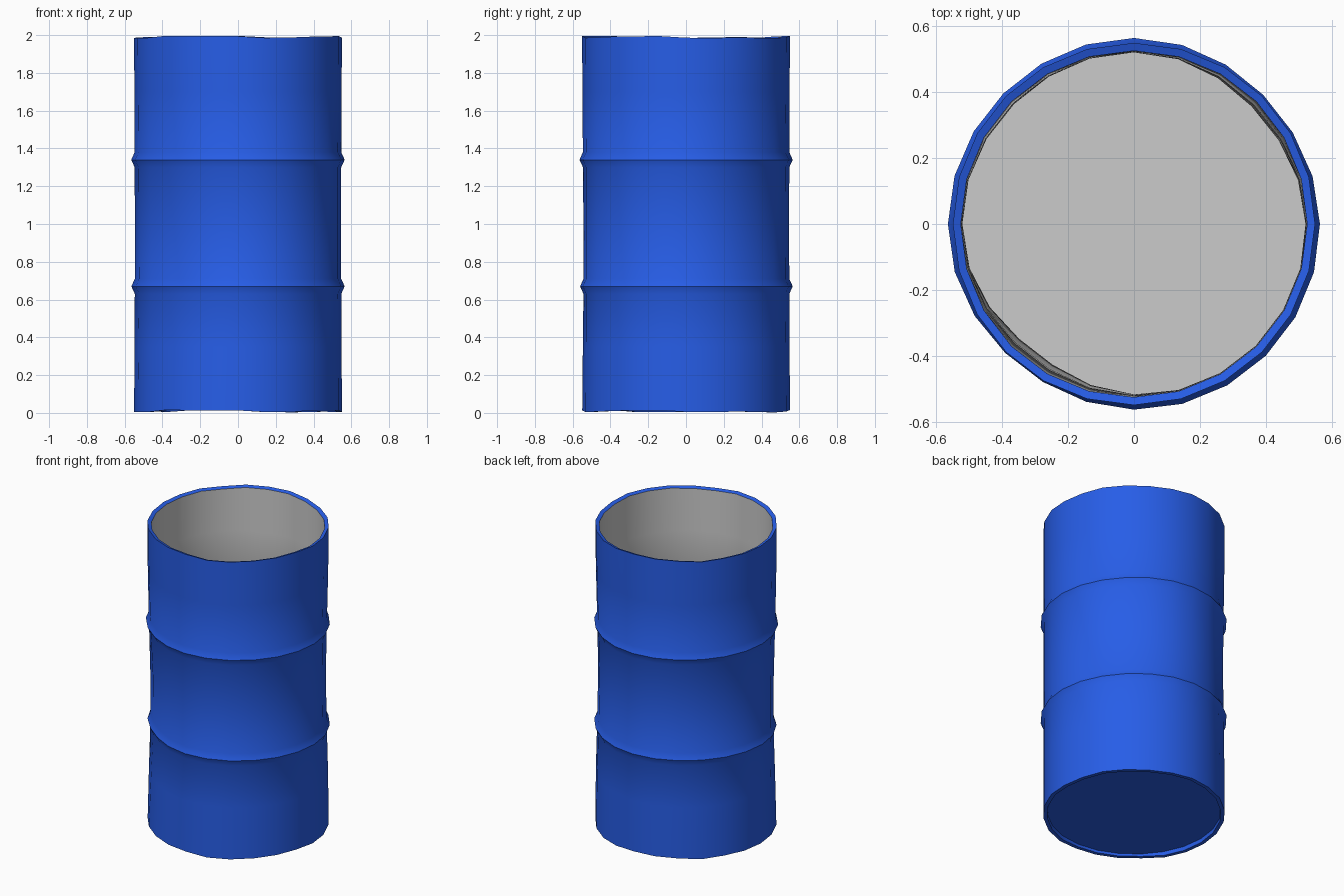
import bpy
import math
import random

if "Cube" in bpy.data.objects:
    bpy.data.objects.remove(bpy.data.objects["Cube"])

random.seed(4)
SIDES = 24

blue = bpy.data.materials.new("blue_paint")
blue.diffuse_color = (0.02, 0.11, 0.8, 1)
blue.use_nodes = True
blue.node_tree.nodes["Principled BSDF"].inputs["Base Color"].default_value = blue.diffuse_color

# Slight irregularities shared by outer and inner walls
rim_wave = [random.uniform(-0.007, 0.007) for _ in range(SIDES)]
DENTS = [(-128, 0.7, 0.024), (-128, 1.05, 0.012), (42, 1.0, 0.018), (135, 1.0, 0.008)]


def dented(r, z, i):
    """Wall point on side i, pushed in by the dents and waved at the rims."""
    a = math.tau * i / SIDES
    for deg, height, depth in DENTS:
        d = (a - math.radians(deg) + math.pi) % math.tau - math.pi
        r -= depth * math.exp(-(d / 0.5) ** 2 - ((z - height) / 0.5) ** 2)
    if z < 0.02 or z > 1.97:
        z += rim_wave[i]
    return (r * math.cos(a), r * math.sin(a), z)


def lathe(name, profile, material=None, cap=None):
    """Spin a profile; cap closes the last ring."""
    verts = [dented(r, z, i) for r, z in profile for i in range(SIDES)]
    faces = []
    for k in range(len(profile) - 1):
        for i in range(SIDES):
            j = (i + 1) % SIDES
            a, b = k * SIDES, (k + 1) * SIDES
            faces.append((a + i, b + i, b + j, a + j))
    if cap:
        last = (len(profile) - 1) * SIDES
        faces.append(tuple(range(last, last + SIDES)))
    mesh = bpy.data.meshes.new(name)
    mesh.from_pydata(verts, [], faces)
    if material:
        mesh.materials.append(material)
    obj = bpy.data.objects.new(name, mesh)
    bpy.context.collection.objects.link(obj)
    bpy.ops.object.select_all(action='DESELECT')
    obj.select_set(True)
    bpy.context.view_layer.objects.active = obj
    bpy.ops.object.mode_set(mode='EDIT')
    bpy.ops.mesh.select_all(action='SELECT')
    bpy.ops.mesh.normals_make_consistent(inside=False)
    if name == "inner_wall":
        bpy.ops.mesh.flip_normals()
    bpy.ops.object.mode_set(mode='OBJECT')
    bpy.ops.object.shade_smooth_by_angle(angle=math.radians(40))
    return obj


# Outer shell: recessed base, two raised hoops, rolled-in top rim
hoops = [(0.548, 0.63), (0.566, 0.67), (0.548, 0.71), (0.548, 1.0),
         (0.548, 1.30), (0.566, 1.34), (0.548, 1.38)]
outer = ([(0.526, 1.982), (0.550, 1.99)] + [(0.549, 1.7)] + hoops[::-1]
         + [(0.549, 0.35), (0.550, 0.009), (0.526, 0.009), (0.524, 0.03)])
lathe("drum_shell", outer, blue, cap=True)

# Grey inside wall and floor
inner = [(0.526, 1.982), (0.524, 1.7)]
inner += [(r - 0.025, z) for r, z in hoops[::-1]]
inner += [(0.524, 0.35), (0.524, 0.045)]
lathe("inner_wall", inner, cap=True)
